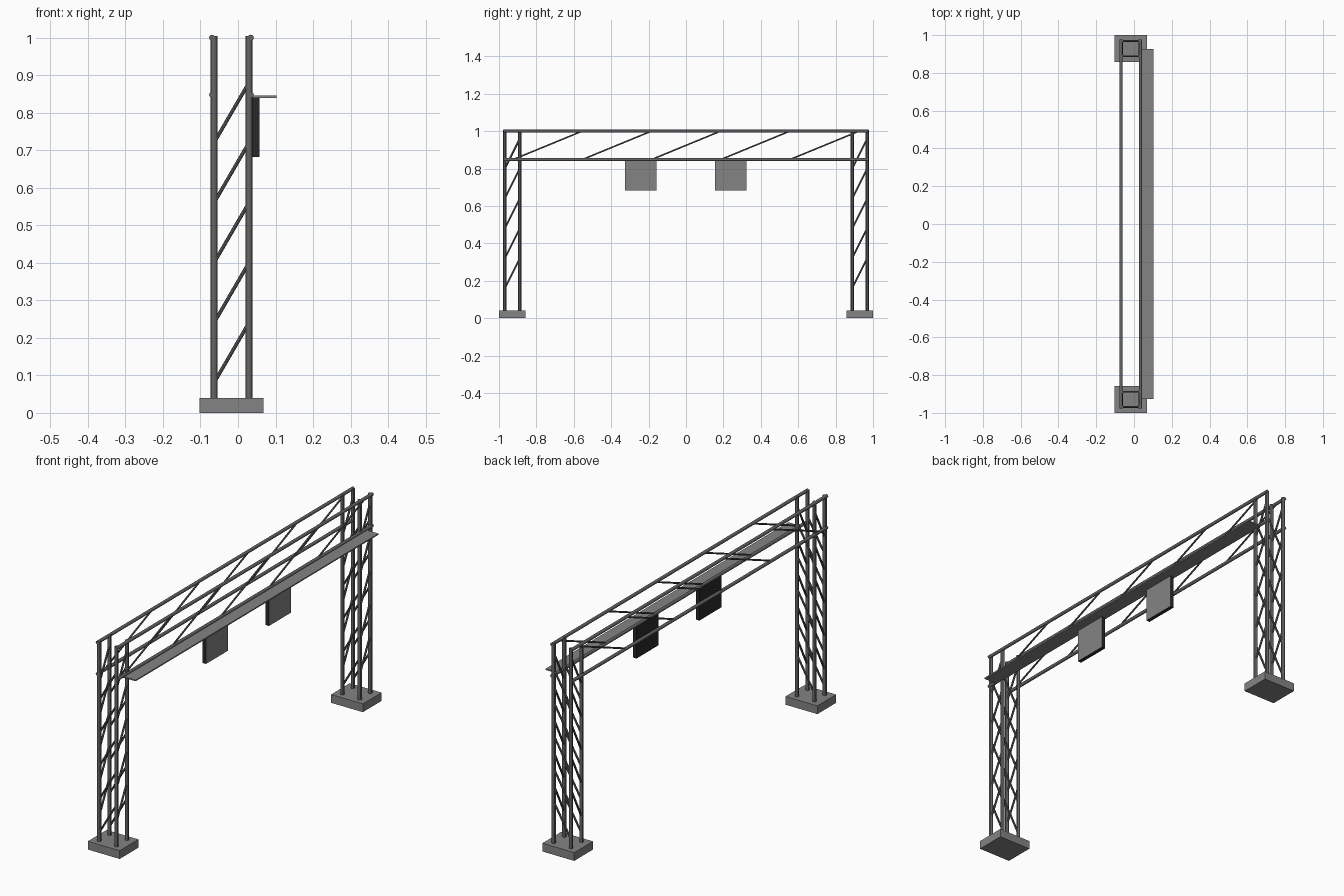
import bpy
from mathutils import Vector

cube = bpy.data.objects.get("Cube")
if cube:
    bpy.data.objects.remove(cube, do_unlink=True)


def material(name, value):
    m = bpy.data.materials.new(name)
    m.use_nodes = True
    color = (value, value, value, 1)
    m.diffuse_color = color
    m.node_tree.nodes["Principled BSDF"].inputs["Base Color"].default_value = color
    return m


LIGHT = material("light grey", 0.23)
STEEL = material("steel grey", 0.13)
DARK = material("near black", 0.022)


def box(name, low, high, mat):
    low, high = Vector(low), Vector(high)
    bpy.ops.mesh.primitive_cube_add(size=1, location=(low + high) / 2)
    ob = bpy.context.object
    ob.name = name
    ob.scale = high - low
    bpy.ops.object.transform_apply(location=False, rotation=False, scale=True)
    ob.data.materials.append(mat)
    return ob


def tube(name, start, end, radius, sides=12):
    start, end = Vector(start), Vector(end)
    axis = end - start
    bpy.ops.mesh.primitive_cylinder_add(
        vertices=sides, radius=radius, depth=axis.length, location=(start + end) / 2,
        rotation=axis.to_track_quat('Z', 'Y').to_euler())
    ob = bpy.context.object
    ob.name = name
    ob.data.materials.append(STEEL)
    bpy.ops.object.shade_smooth_by_angle()
    return ob


MID_X = -0.0175                              # centre line of the frame
POST_X = (MID_X - 0.0465, MID_X + 0.0465)
CHORD_X = (MID_X - 0.0515, MID_X + 0.0515)
LOW_Z, TOP_Z = 0.848, 1.0
STEP = 0.16                                  # height of one tower brace

# Towers: footing, four posts and braces on every side
for side, sign in (("front", -1), ("back", 1)):
    y = sign * 0.9285
    post_y = (y - 0.04, y + 0.04)
    box(side + "_footing", (MID_X - 0.085, y - 0.0715, 0),
        (MID_X + 0.085, y + 0.0715, 0.04), LIGHT)
    for px in POST_X:
        for py in post_y:
            tube(side + "_tower_post", (px, py, 0.03), (px, py, 1.005), 0.009)
    for i in range(5):
        z = 0.08 + i * STEP
        for py in post_y:
            tube(side + "_tower_cross_brace", (POST_X[0], py, z),
                 (POST_X[1], py, z + STEP), 0.0048, 8)
        z += STEP / 2
        for px in POST_X:
            tube(side + "_tower_side_brace", (px, post_y[0], z),
                 (px, post_y[1], z + STEP), 0.0048, 8)

# Overhead truss: chords and diagonals on both faces
BAY = 0.37
for x in CHORD_X:
    for z in (LOW_Z, TOP_Z):
        tube("truss_chord", (x, -0.977, z), (x, 0.977, z), 0.008)
    for i in range(5):
        y = (i - 2.5) * BAY
        tube("truss_diagonal", (x, y, LOW_Z), (x, y + BAY, TOP_Z), 0.0042, 8)

# Walkway along the left face
box("walkway", (CHORD_X[1], -0.927, 0.840), (0.102, 0.927, 0.846), LIGHT)

# Hanging signs: dark housings with a light face
for y in (-0.241, 0.239):
    sign_box = box("hanging_sign", (0.038, y - 0.0845, 0.682),
                   (0.057, y + 0.0845, 0.842), DARK)
    sign_box.data.materials.append(LIGHT)
    for face in sign_box.data.polygons:
        if face.normal.x > 0.9:
            face.material_index = 1
